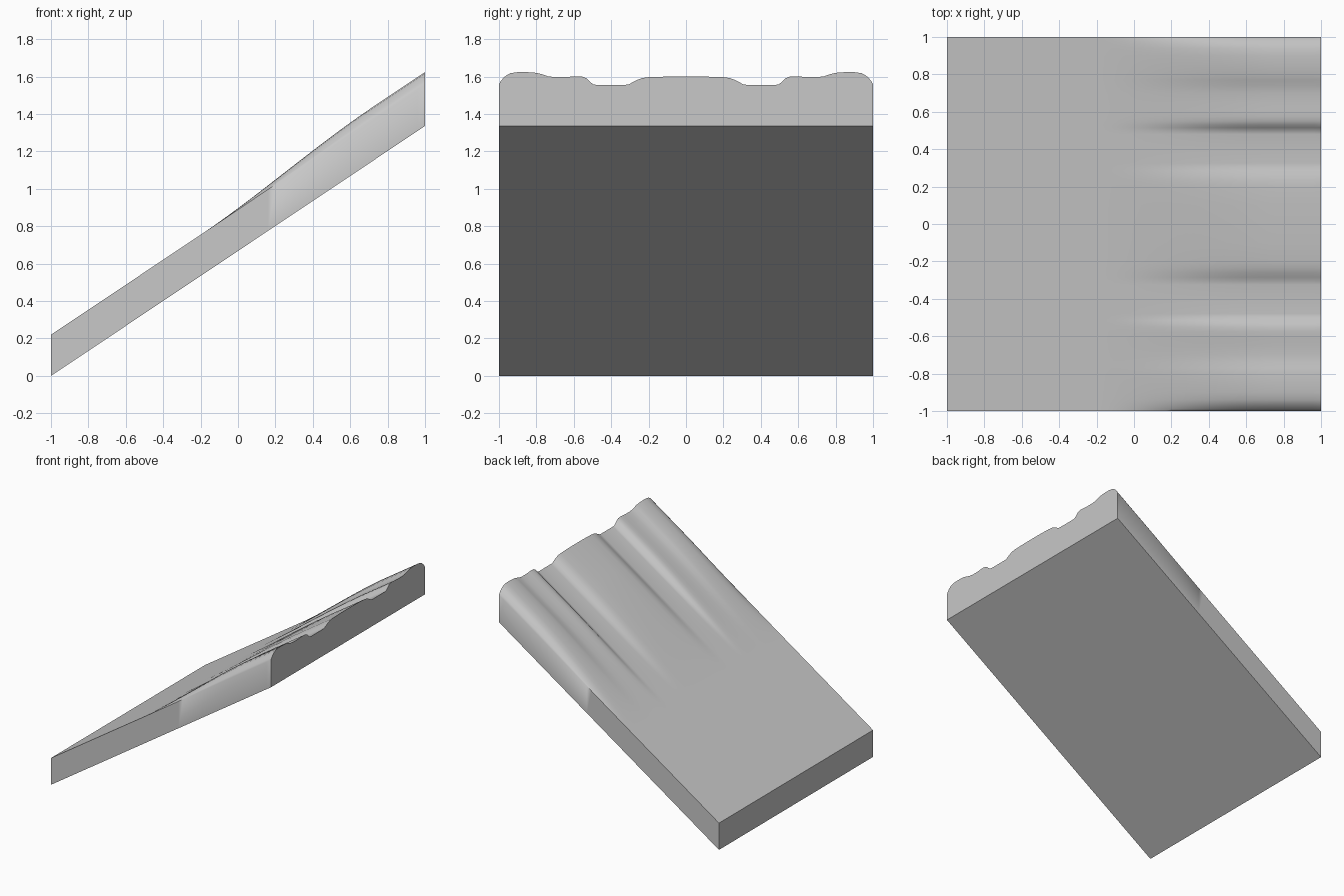
import bpy
import bmesh

if "Cube" in bpy.data.objects:
    bpy.data.objects.remove(bpy.data.objects["Cube"])

SLOPE, THICK = 0.668, 0.22

# Half cross-section of the ridges: (distance from centre line, rise above slab)
half = [(0, .045), (.1, .044), (.2, .041), (.235, .036), (.26, .027), (.285, .014),
        (.305, .003), (.325, 0), (.4, 0), (.48, 0), (.497, .003), (.515, .018),
        (.53, .034), (.55, .043), (.575, .046), (.61, .044), (.65, .041), (.7, .041),
        (.74, .046), (.77, .057), (.8, .064), (.85, .068), (.9, .068), (.94, .062),
        (.962, .05), (.978, .035), (.99, .02), (1, .004)]
profile = [(-y, h) for y, h in reversed(half[1:])] + half
xs = [-1, -.6, -.25] + [-.2 + i * .04 for i in range(31)]


def fade(x):
    """Ridges swell smoothly out of the plain slab."""
    t = min(max((x + .2) / .92, 0), 1)
    return t * t * (3 - 2 * t)


bm = bmesh.new()
top = [[bm.verts.new((x, y, SLOPE * (x + 1) + THICK + h * fade(x)))
        for y, h in profile] for x in xs]
low = [[bm.verts.new((x, y, SLOPE * (x + 1))) for y in (-1, 1)] for x in xs]

# Ridged top and the two long sides
for i in range(len(xs) - 1):
    a, b = top[i], top[i + 1]
    for j in range(len(profile) - 1):
        bm.faces.new((a[j], b[j], b[j + 1], a[j + 1])).smooth = True
    bm.faces.new((low[i][0], low[i + 1][0], b[0], a[0])).smooth = True
    bm.faces.new((low[i + 1][1], low[i][1], a[-1], b[-1])).smooth = True

# Flat underside and end caps
bm.faces.new([r[0] for r in low] + [r[1] for r in reversed(low)])
for k in (0, -1):
    bm.faces.new(top[k] + [low[k][1], low[k][0]])
bmesh.ops.recalc_face_normals(bm, faces=bm.faces[:])

# Crisp border edges; the upper long edges are rounded where ridges are tall
for e in bm.edges:
    smooth_faces = all(f.smooth for f in e.link_faces)
    mid = (e.verts[0].co + e.verts[1].co) / 2
    on_side = all(abs(abs(v.co.y) - 1) < 1e-5 for v in e.verts)
    lengthwise = abs(e.verts[0].co.x - e.verts[1].co.x) > 1e-5
    e.smooth = smooth_faces and not (on_side and lengthwise and mid.x < .2)

mesh = bpy.data.meshes.new("ridged_ramp")
bm.to_mesh(mesh)
bm.free()
ramp = bpy.data.objects.new("ridged_ramp", mesh)
bpy.context.collection.objects.link(ramp)

grey = bpy.data.materials.new("light grey")
grey.diffuse_color = (.58, .58, .58, 1)
grey.use_nodes = True
grey.node_tree.nodes["Principled BSDF"].inputs["Base Color"].default_value = grey.diffuse_color
mesh.materials.append(grey)
